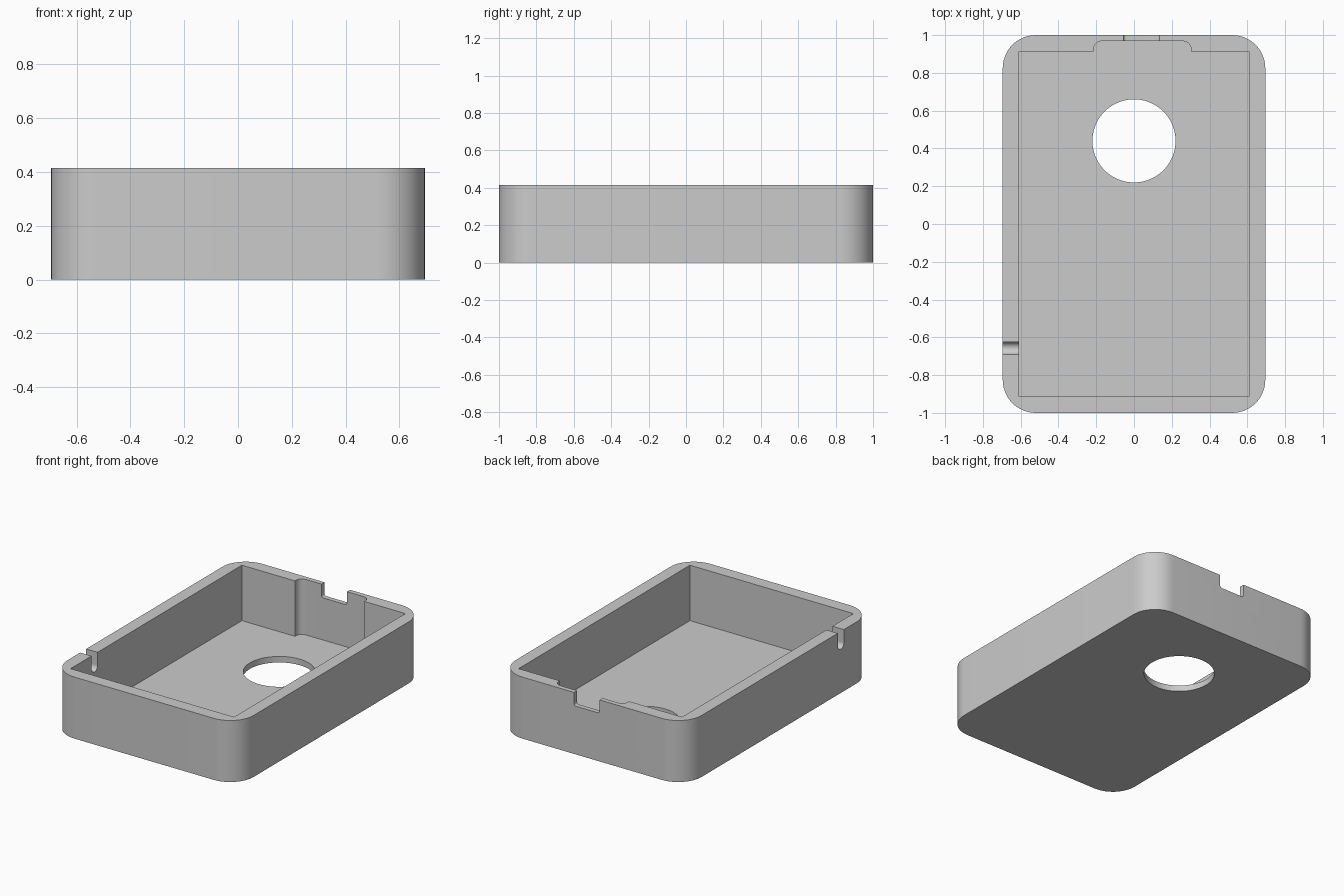
import bpy
import bmesh
import math
from mathutils import Vector

default = bpy.data.objects.get("Cube")
if default:
    bpy.data.objects.remove(default, do_unlink=True)

# Main sizes
HALF_X, HALF_Y, HEIGHT = 0.695, 1.0, 0.415
IN_X, IN_Y, FLOOR = 0.61, 0.913, 0.041
ABOVE = HEIGHT + 0.1

grey = bpy.data.materials.new("light grey plastic")
grey.use_nodes = True
grey.diffuse_color = (0.6, 0.6, 0.6, 1)
grey.node_tree.nodes["Principled BSDF"].inputs["Base Color"].default_value = (0.6, 0.6, 0.6, 1)


def rounded(corners, steps=14):
    """Outline with each right-angled (x, y, radius) corner turned into an arc."""
    points = []
    for i, (x, y, r) in enumerate(corners):
        p = Vector((x, y))
        if r == 0:
            points.append(p)
            continue
        to_prev = (Vector(corners[i - 1][:2]) - p).normalized()
        to_next = (Vector(corners[(i + 1) % len(corners)][:2]) - p).normalized()
        centre = p + r * (to_prev + to_next)
        for k in range(steps + 1):
            t = math.pi / 2 * k / steps
            points.append(centre - r * (to_next * math.cos(t) + to_prev * math.sin(t)))
    return points


def prism(name, outline, low, high, axis="z"):
    """Extrude a flat outline along one axis."""
    place = {"z": lambda a, b, c: (a, b, c),
             "y": lambda a, b, c: (a, c, b),
             "x": lambda a, b, c: (c, a, b)}[axis]
    bm = bmesh.new()
    rings = [[bm.verts.new(place(p.x, p.y, c)) for p in outline] for c in (low, high)]
    for ring in rings:
        bm.faces.new(ring)
    n = len(outline)
    for i in range(n):
        j = (i + 1) % n
        bm.faces.new((rings[0][i], rings[0][j], rings[1][j], rings[1][i]))
    bmesh.ops.recalc_face_normals(bm, faces=bm.faces)
    mesh = bpy.data.meshes.new(name)
    bm.to_mesh(mesh)
    bm.free()
    mesh.materials.append(grey)
    obj = bpy.data.objects.new(name, mesh)
    bpy.context.collection.objects.link(obj)
    return obj


def box_outline(x0, x1, y0, y1, r_low, r_high):
    return rounded([(x0, y0, r_low), (x1, y0, r_low), (x1, y1, r_high), (x0, y1, r_high)])


# Solid outer block with rounded vertical corners
tray = prism("open_case", box_outline(-HALF_X, HALF_X, -HALF_Y, HALF_Y, 0.175, 0.175), 0, HEIGHT)

# Cavity, with the round-cornered recess in the back wall
cavity = prism("cavity_cutter", rounded([
    (-IN_X, -IN_Y, 0), (IN_X, -IN_Y, 0), (IN_X, IN_Y, 0),
    (0.303, IN_Y, 0), (0.303, 0.968, 0.045), (-0.215, 0.968, 0.045),
    (-0.215, IN_Y, 0), (-IN_X, IN_Y, 0)]), FLOOR, ABOVE)

# Round hole through the floor
circle = [Vector((0.22 * math.cos(a), 0.44 + 0.22 * math.sin(a)))
          for a in (math.tau * i / 96 for i in range(96))]
hole = prism("floor_hole_cutter", circle, -0.1, 0.2)

# Connector notch in the back rim
notch = prism("back_notch_cutter",
              box_outline(-0.055, 0.135, HEIGHT - 0.09, ABOVE, 0.014, 0), 0.94, 1.1, "y")

# Round-bottomed cable slot in the side rim
slot = prism("side_slot_cutter",
             box_outline(-0.69, -0.625, HEIGHT - 0.12, ABOVE, 0.0324, 0), -0.8, -0.55, "x")

# Cut everything, then discard the cutters
bpy.ops.object.select_all(action="DESELECT")
bpy.context.view_layer.objects.active = tray
tray.select_set(True)
for cutter in (cavity, hole, notch, slot):
    cutter.hide_render = True
    mod = tray.modifiers.new(cutter.name, "BOOLEAN")
    mod.operation = "DIFFERENCE"
    mod.solver = "EXACT"
    mod.object = cutter
    bpy.ops.object.modifier_apply(modifier=mod.name)
    bpy.data.objects.remove(cutter, do_unlink=True)

bpy.ops.object.shade_smooth_by_angle(angle=math.radians(30))
